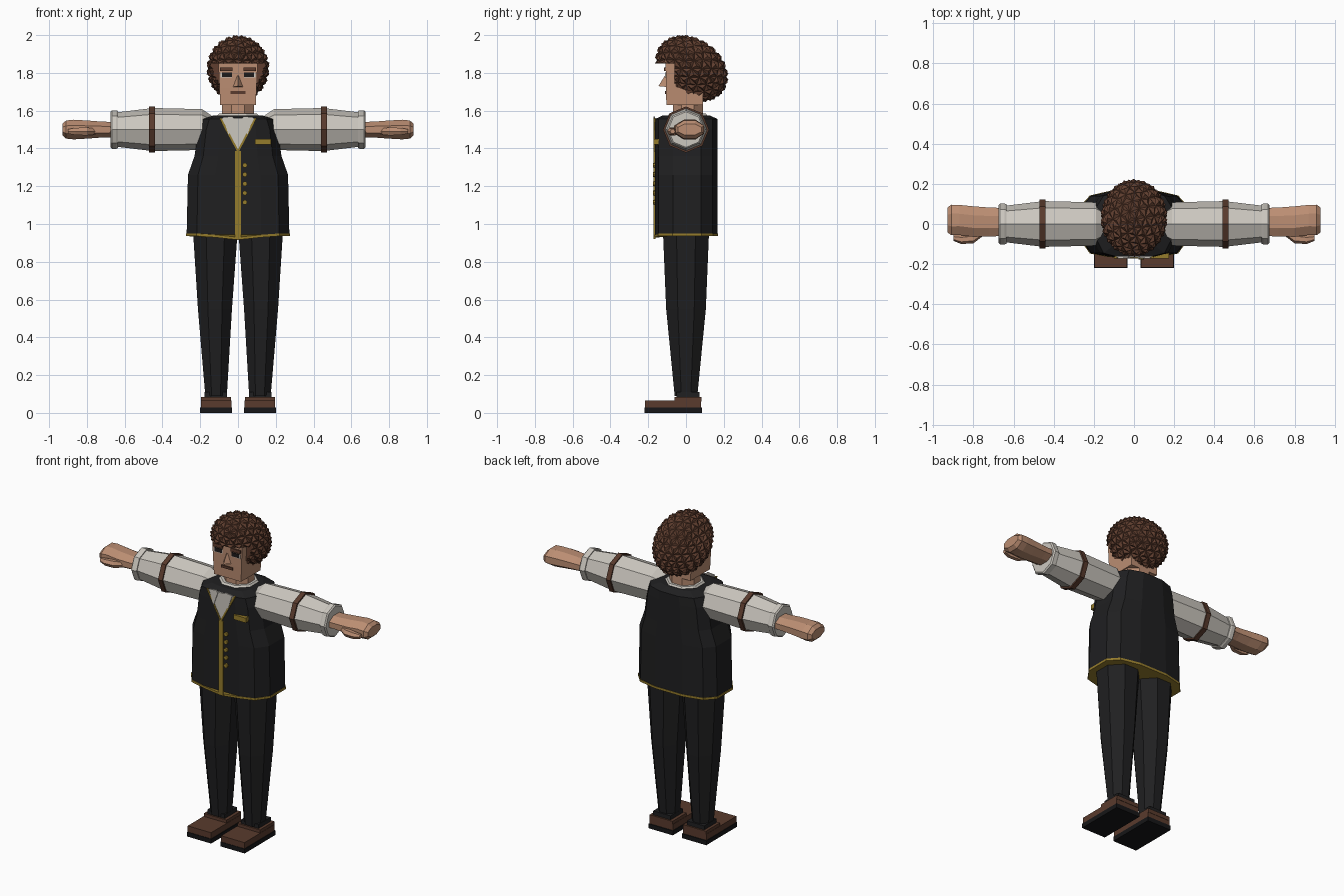
import bpy
import bmesh
from math import cos, sin, pi

old = bpy.data.objects.get("Cube")
if old:
    bpy.data.objects.remove(old)


def material(name, r, g, b):
    m = bpy.data.materials.new(name)
    m.use_nodes = True
    m.diffuse_color = (r, g, b, 1)
    m.node_tree.nodes["Principled BSDF"].inputs["Base Color"].default_value = (r, g, b, 1)
    return m


BLACK = material("black cloth", .014, .014, .015)
SOLE = material("sole black", .008, .008, .009)
SKIN = material("skin", .50, .27, .17)
WHITE = material("shirt white", .60, .57, .52)
HAIR = material("hair brown", .115, .048, .028)
LEATHER = material("leather brown", .10, .043, .026)
GOLD = material("gold trim", .30, .20, .025)
DARK = material("eye dark", .012, .01, .01)


def finish(name, bm, mat):
    bmesh.ops.recalc_face_normals(bm, faces=bm.faces)
    me = bpy.data.meshes.new(name)
    bm.to_mesh(me)
    bm.free()
    me.materials.append(mat)
    ob = bpy.data.objects.new(name, me)
    bpy.context.collection.objects.link(ob)
    return ob


def loft(name, rings, mat):
    """Skin a closed solid over matching rings of points."""
    bm = bmesh.new()
    loops = [[bm.verts.new(p) for p in r] for r in rings]
    n = len(loops[0])
    for a, b in zip(loops, loops[1:]):
        for i in range(n):
            j = (i + 1) % n
            bm.faces.new((a[i], a[j], b[j], b[i]))
    bm.faces.new(loops[0])
    bm.faces.new(loops[-1])
    return finish(name, bm, mat)


def ring(axis, pos, a, b, ra, rb, n=8, flat=False):
    """Polygon across an axis; flat puts sides, not corners, on the axes."""
    off, k = (pi / n, 1 / cos(pi / n)) if flat else (0, 1)
    pts = []
    for i in range(n):
        t = 2 * pi * i / n + off
        p = [a + ra * k * cos(t), b + rb * k * sin(t)]
        p.insert("xyz".index(axis), pos)
        pts.append(p)
    return pts


def box(name, x0, x1, y0, y1, z0, z1, mat):
    return loft(name, [[(x0, y0, z), (x1, y0, z), (x1, y1, z), (x0, y1, z)]
                       for z in (z0, z1)], mat)


def plate(name, pts, y, mat, t=.006):
    """Thin front-facing plate from an x, z outline."""
    return loft(name, [[(x, yy, z) for x, z in pts] for yy in (y + .004, y - t)], mat)


def rect(x, z, w, h):
    return [(x - w, z - h), (x + w, z - h), (x + w, z + h), (x - w, z + h)]


# Waistcoat body
def body(w, z, dip=0, d=1):
    half = [(0, -.165, dip), (.45 * w, -.163, dip / 3), (.8 * w, -.145, 0),
            (w, -.07, 0), (w, .08, 0), (.8 * w, .14, 0), (.35 * w, .168, 0)]
    pts = half + [(-x, y, q) for x, y, q in reversed(half[1:])]
    return [(x, y * d, z - q) for x, y, q in pts]


loft("waistcoat", [body(.272, .94, .02), body(.265, 1.26), body(.23, 1.36),
                   body(.21, 1.5), body(.19, 1.555), body(.13, 1.575, 0, .75)], BLACK)
loft("waistcoat_hem", [body(.275, .936, .02, 1.015), body(.275, .95, .02, 1.015)], GOLD)

# Shirt front, neckline trim, front strip, buttons, badge
plate("shirt_front", [(-.09, 1.56), (0, 1.39), (.09, 1.56)], -.165, WHITE, .003)
plate("front_strip", rect(0, 1.153, .015, .233), -.165, GOLD)
for s, side in ((1, "left"), (-1, "right")):
    plate("neck_trim_" + side, [(s * .1, 1.562), (0, 1.375), (0, 1.395), (s * .088, 1.562)],
          -.165, GOLD)
    plate("collar_flap_" + side, [(s * .08, 1.565), (s * .05, 1.47), (s * .02, 1.555),
                                  (s * .03, 1.57)], -.168, WHITE, .005)
for i in range(5):
    z = 1.115 + .049 * i
    loft("button", [ring("y", y, .036, z, .013, .013) for y in (-.16, -.176)], GOLD)
box("name_badge", .09, .175, -.173, -.14, 1.42, 1.45, GOLD)

# Neck and collar
loft("neck", [ring("z", z, 0, .01, .085, .08, flat=True) for z in (1.5, 1.65)], SKIN)
loft("collar", [ring("z", 1.55, 0, .005, .13, .125, flat=True),
                ring("z", 1.585, 0, .01, .1, .095, flat=True)], WHITE)

# Head and face
loft("head", [[(-w, f, z), (w, f, z), (w, .09, z), (-w, .09, z)]
              for w, f, z in ((.094, -.104, 1.63), (.098, -.106, 1.72), (.105, -.108, 1.87))],
     SKIN)
loft("nose", [[(-.03, -.1, 1.725), (.03, -.1, 1.725), (0, -.146, 1.73)],
              [(-.008, -.1, 1.785), (.008, -.1, 1.785), (0, -.112, 1.785)]], SKIN)
plate("mouth", rect(0, 1.697, .04, .008), -.106, LEATHER)
for s in (1, -1):
    plate("eyebrow", rect(s * .062, 1.819, .033, .01), -.108, HAIR, .008)
    plate("eye_white", rect(s * .062, 1.788, .03, .013), -.107, WHITE, .003)
    plate("eye", rect(s * .059, 1.79, .026, .012), -.107, DARK, .005)

# Curly hair: faceted lumps over a leaning egg, cut open for the face
bm = bmesh.new()
bmesh.ops.create_icosphere(bm, subdivisions=3, radius=1)
for v in bm.verts:
    x, y, z = v.co
    v.co = (.157 * x, .03 + .177 * y - .05 * z, 1.823 + .167 * z)
bm.normal_update()
bmesh.ops.poke(bm, faces=bm.faces, offset=.014)
hair = finish("hair", bm, HAIR)
cutter = box("face_cutter", -.3, .3, -.5, -.062, 1.4, 1.85, HAIR)
cutter.hide_render = True
cut = hair.modifiers.new("face opening", "BOOLEAN")
cut.operation = "DIFFERENCE"
cut.solver = "EXACT"
cut.object = cutter
bpy.context.view_layer.objects.active = hair
bpy.ops.object.modifier_apply(modifier=cut.name)
bpy.data.objects.remove(cutter)

# Limbs, built once per side
for s, side in ((1, "left"), (-1, "right")):
    loft("sleeve_" + side, [ring("x", s * x, 0, 1.5, r, r) for x, r in
                            ((.12, .06), (.19, .108), (.45, .114), (.65, .09))], WHITE)
    loft("arm_band_" + side, [ring("x", s * x, 0, 1.5, .122, .122) for x in (.44, .47)],
         LEATHER)
    loft("cuff_" + side, [ring("x", s * x, 0, 1.5, r, r) for x, r in
                          ((.635, .098), (.645, .102), (.668, .102), (.675, .094))], WHITE)
    loft("hand_" + side, [ring("x", s * x, y, 1.5, ry, rz, flat=True) for x, y, ry, rz in
                          ((.65, .01, .07, .04), (.72, .01, .072, .042), (.8, .012, .076, .048),
                           (.87, .02, .075, .052), (.91, .02, .076, .048), (.93, .02, .062, .03))],
         SKIN)
    loft("thumb_" + side, [ring("x", s * x, y, 1.49, r, r, 6) for x, y, r in
                           ((.75, -.04, .018), (.80, -.072, .024), (.86, -.078, .022),
                            (.9, -.07, .014))], SKIN)
    loft("trouser_leg_" + side, [ring("z", z, s * c, 0, rx, ry, flat=True) for z, c, rx, ry in
                                 ((.09, .116, .057, .06), (.55, .122, .09, .105),
                                  (.96, .12, .118, .122))], BLACK)
    xs = sorted((s * .032, s * .2))
    box("shoe_sole_" + side, *xs, -.22, .085, 0, .028, SOLE)
    box("shoe_toe_" + side, xs[0] + .003, xs[1] - .003, -.217, .08, .028, .066, LEATHER)
    box("shoe_heel_" + side, xs[0] + .005, xs[1] - .005, -.06, .082, .06, .085, LEATHER)
    box("ankle_cuff_" + side, s * .117 - .06, s * .117 + .06, -.05, .072, .08, .11, BLACK)
